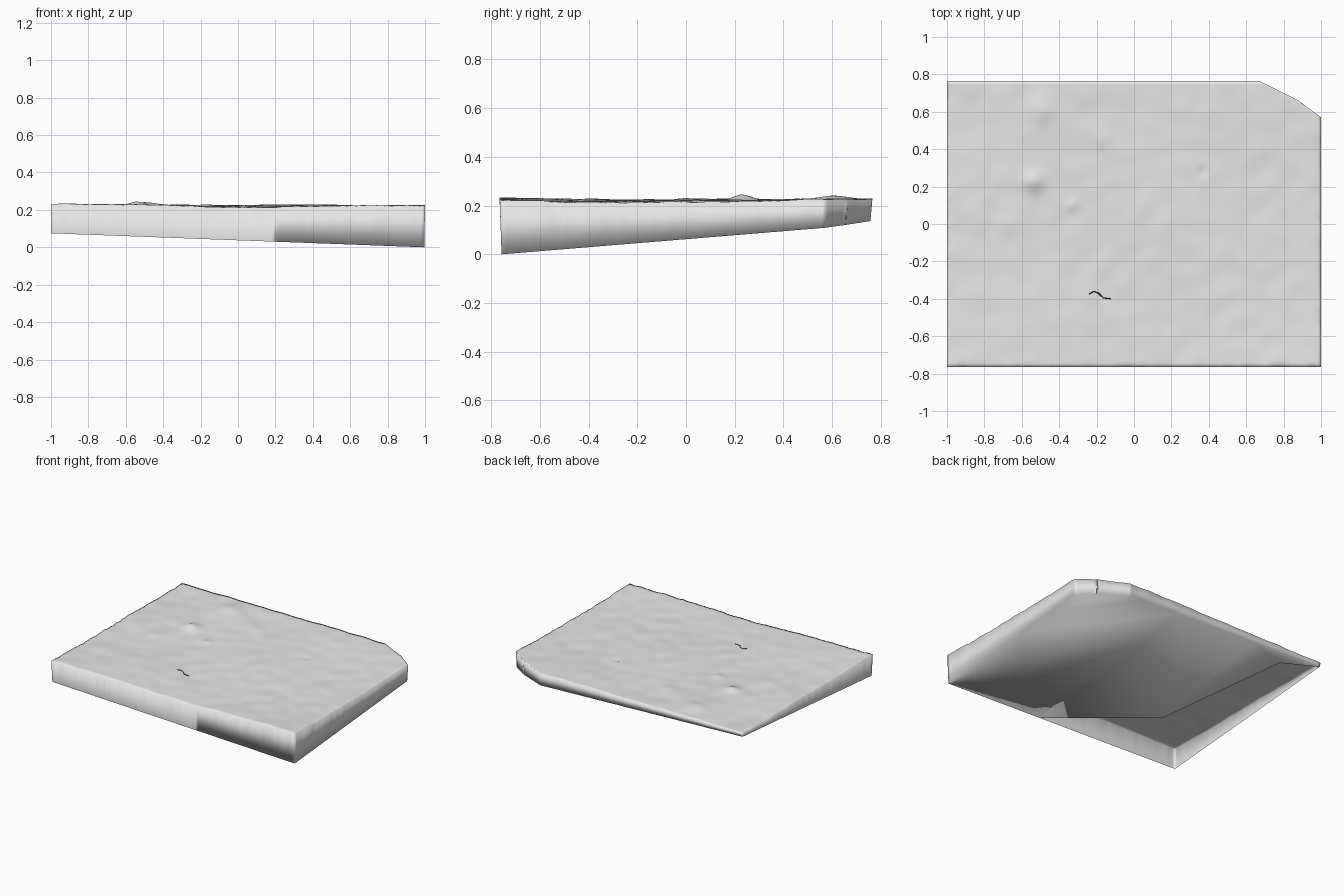
import bpy, bmesh, math
from mathutils import Vector, noise

cube = bpy.data.objects.get("Cube")
if cube:
    bpy.data.objects.remove(cube, do_unlink=True)


def make_material(name, value):
    mat = bpy.data.materials.new(name)
    mat.use_nodes = True
    colour = (value, value, value, 1)
    mat.diffuse_color = colour
    mat.node_tree.nodes["Principled BSDF"].inputs["Base Color"].default_value = colour
    return mat


stone = make_material("pale grey stone", 0.8)
shadow = make_material("dark crack", 0.05)

HALF_Y = 0.765
# Small raised lumps: x, y, radius, height
LUMPS = [(-0.54, 0.23, 0.05, 0.022), (-0.49, 0.6, 0.07, 0.012), (-0.33, 0.1, 0.03, 0.01),
         (-0.17, 0.45, 0.05, 0.008), (-0.68, 0.0, 0.05, 0.008), (0.37, 0.28, 0.02, -0.01)]


def top_height(x, y):
    z = 0.222 + 0.012 * noise.noise(Vector((x * 1.6, y * 1.6, 0.3)))
    z += 0.004 * noise.noise(Vector((x * 9, y * 9, 4.0)))
    for lx, ly, radius, height in LUMPS:
        z += height * math.exp(-((x - lx) ** 2 + (y - ly) ** 2) / radius ** 2)
    # Corners stand slightly higher, and the rim is worn
    z += 0.01 * abs(x) ** 3 * abs(y / HALF_Y) ** 3
    if y < -0.75 or abs(x) > 0.99:
        z -= 0.012 * abs(noise.noise(Vector((x * 14, y * 14, 7.0))))
    return z


def base_height(x, y):
    return 0.0375 - 0.0375 * x + 0.082 * (y + HALF_Y)


# Weathered top sheet with the broken back corner cut away
bm = bmesh.new()
bmesh.ops.create_grid(bm, x_segments=100, y_segments=76, size=1)
for v in bm.verts:
    v.co.y *= HALF_Y
for point, normal in (((0.67, HALF_Y, 0), (0.115, 0.23, 0)), ((0.9, 0.645, 0), (0.075, 0.1, 0))):
    geom = bm.verts[:] + bm.edges[:] + bm.faces[:]
    bmesh.ops.bisect_plane(bm, geom=geom, plane_co=point, plane_no=Vector(normal).normalized(),
                           clear_outer=True)
for v in bm.verts:
    v.co.z = top_height(v.co.x, v.co.y)

# Side walls, tapering to the tilted base
rim = [e for e in bm.edges if e.is_boundary]
walls = bmesh.ops.extrude_edge_only(bm, edges=rim)["geom"]
base = [g for g in walls if isinstance(g, bmesh.types.BMVert)]
for v in base:
    v.co.x *= 0.996
    v.co.y *= 0.99
    v.co.z = min(base_height(v.co.x, v.co.y), v.co.z - 0.01)

# Underside, left open towards the front right corner
start, end = math.atan2(-HALF_Y, 0.19), math.atan2(HALF_Y, -1) + 0.005
loop = sorted(((math.atan2(v.co.y, v.co.x), v) for v in base), key=lambda item: item[0])
loop = [v for angle, v in loop if start <= angle <= end]
for x, y in ((-0.735, 0.65), (-0.51, -0.31)):
    loop.append(bm.verts.new((x, y, base_height(x, y))))
under = bm.faces.new(loop[::-1])
bmesh.ops.triangulate(bm, faces=[under], quad_method='BEAUTY', ngon_method='BEAUTY')

# Consistent outward normals
bmesh.ops.recalc_face_normals(bm, faces=bm.faces[:])
if sum(f.normal.z * f.calc_area() for f in bm.faces if f.calc_center_median().z > 0.21) < 0:
    bmesh.ops.reverse_faces(bm, faces=bm.faces[:])
low = min(v.co.z for v in bm.verts)
for v in bm.verts:
    v.co.z -= low
for f in bm.faces:
    f.smooth = True
mesh = bpy.data.meshes.new("stone_slab")
bm.to_mesh(mesh)
bm.free()
mesh.materials.append(stone)
bpy.context.collection.objects.link(bpy.data.objects.new("stone_slab", mesh))

# Short wavy crack in the top
curve = bpy.data.curves.new("surface_crack", 'CURVE')
curve.dimensions = '3D'
curve.bevel_depth = 0.003
curve.bevel_resolution = 1
path = [(-0.24, -0.375), (-0.215, -0.36), (-0.19, -0.37), (-0.165, -0.395), (-0.125, -0.4)]
spline = curve.splines.new('POLY')
spline.points.add(len(path) - 1)
for p, (x, y) in zip(spline.points, path):
    p.co = (x, y, top_height(x, y) - low, 1)
curve.materials.append(shadow)
bpy.context.collection.objects.link(bpy.data.objects.new("surface_crack", curve))
